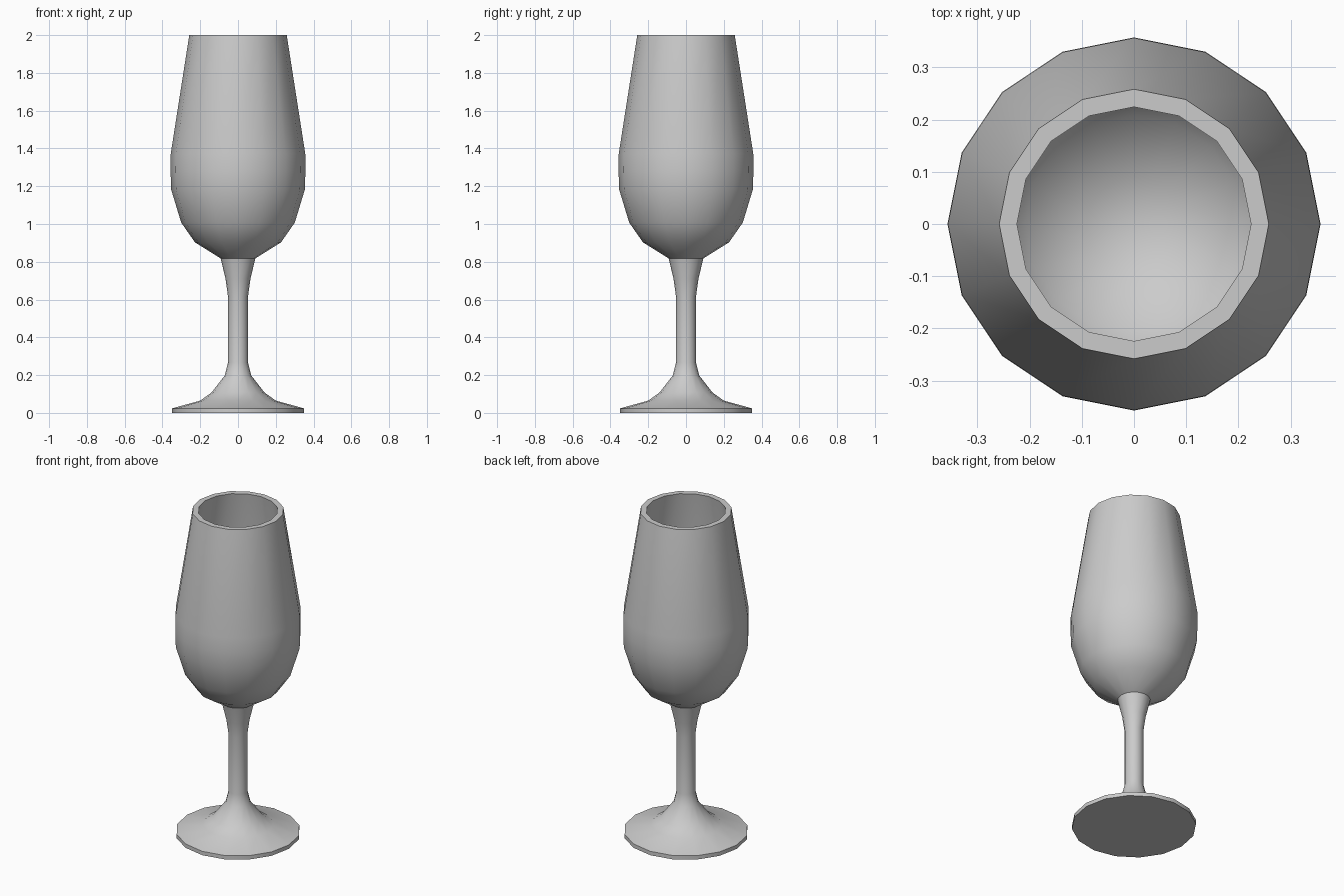
import bpy, bmesh, math

if "Cube" in bpy.data.objects:
    bpy.data.objects.remove(bpy.data.objects["Cube"])

SIDES = 16

# Profiles as (radius, height), running from the underside to the inside of the bowl
foot = [(0, 0), (0.349, 0), (0.349, 0.024), (0.2, 0.065), (0.14, 0.108), (0.07, 0.198)]
stem = [(0.053, 0.267), (0.053, 0.616), (0.066, 0.71), (0.092, 0.818)]
bowl_outside = [(0.228, 0.903), (0.301, 1.008), (0.354, 1.183), (0.357, 1.28),
                (0.356, 1.373), (0.258, 2.0)]
bowl_inside = [(0.224, 2.0), (0.322, 1.37), (0.323, 1.28), (0.32, 1.19),
               (0.272, 1.03), (0.208, 0.935), (0.09, 0.862), (0, 0.85)]


def lathe(name, profile):
    """Spin a profile around z into one closed object."""
    bm = bmesh.new()
    verts = [bm.verts.new((r, 0, z)) for r, z in profile]
    edges = [bm.edges.new(pair) for pair in zip(verts, verts[1:])]
    bmesh.ops.spin(bm, geom=verts + edges, cent=(0, 0, 0), axis=(0, 0, 1),
                   angle=math.tau, steps=SIDES, use_duplicate=False)
    bmesh.ops.remove_doubles(bm, verts=bm.verts[:], dist=0.0005)
    bmesh.ops.recalc_face_normals(bm, faces=bm.faces[:])
    mesh = bpy.data.meshes.new(name)
    bm.to_mesh(mesh)
    bm.free()
    obj = bpy.data.objects.new(name, mesh)
    bpy.context.collection.objects.link(obj)
    return obj


# The glass is one continuous surface: foot, stem and hollow bowl
glass = lathe("wine_glass", foot + stem + bowl_outside + bowl_inside)

# Smooth sides with crisp rim, foot edge and stem joint
bpy.context.view_layer.objects.active = glass
glass.select_set(True)
bpy.ops.object.shade_smooth_by_angle(angle=math.radians(30))
